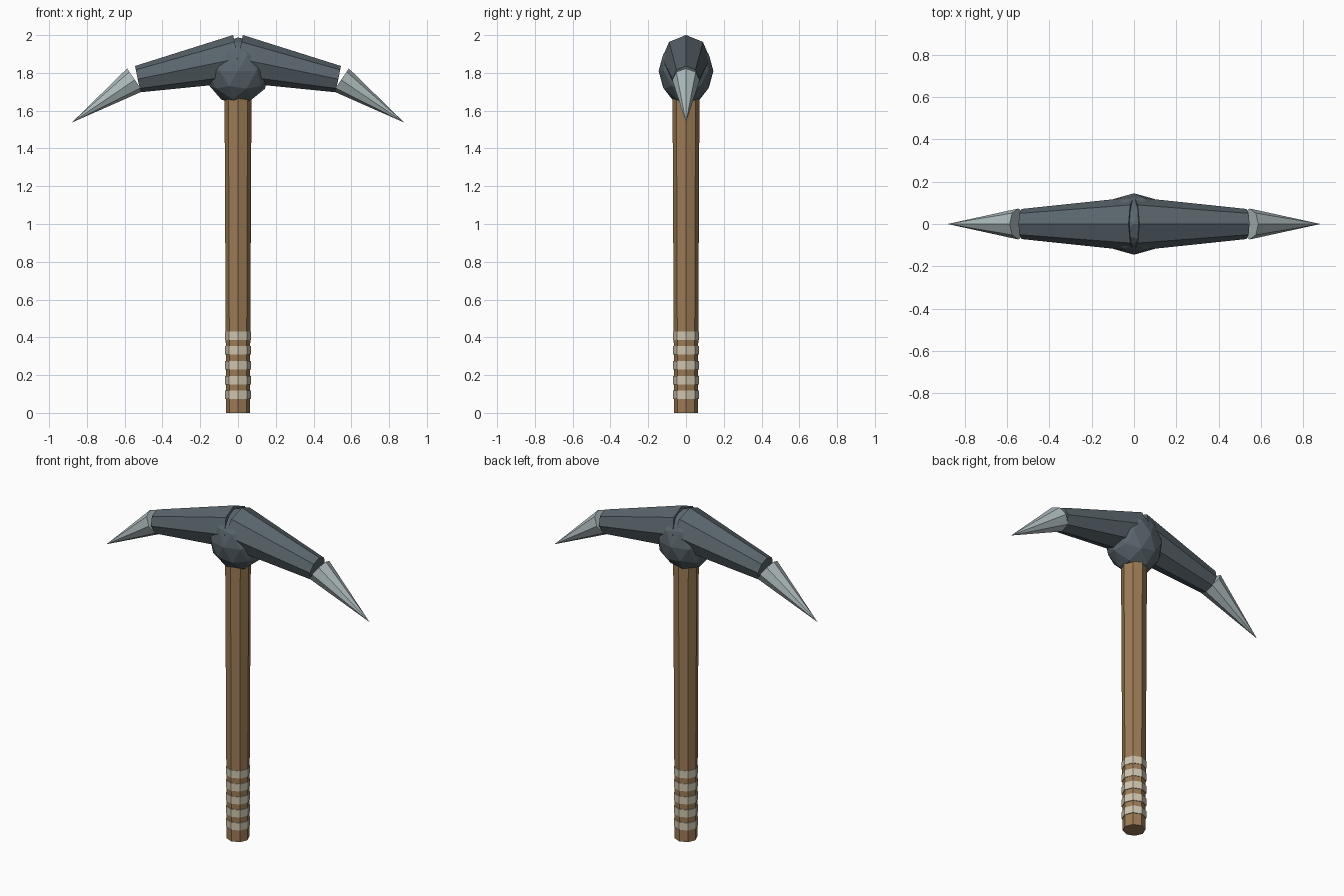
import bpy
from mathutils import Vector

if "Cube" in bpy.data.objects:
    bpy.data.objects.remove(bpy.data.objects["Cube"])


def material(name, rgb):
    m = bpy.data.materials.new(name)
    m.diffuse_color = (*rgb, 1)
    m.use_nodes = True
    m.node_tree.nodes["Principled BSDF"].inputs["Base Color"].default_value = m.diffuse_color
    return m


WOOD = material("wood", (0.33, 0.20, 0.09))
WRAP = material("wrap", (0.62, 0.56, 0.42))
IRON = material("dark_iron", (0.10, 0.13, 0.15))
STEEL = material("steel", (0.42, 0.50, 0.51))


def taper(name, start, end, r1, r2, mat):
    """Flat-faced eight-sided prism or cone between two points."""
    a, b = Vector(start), Vector(end)
    bpy.ops.mesh.primitive_cone_add(vertices=8, radius1=r1, radius2=r2,
                                    depth=(b - a).length, location=(a + b) / 2)
    ob = bpy.context.object
    ob.rotation_mode = 'QUATERNION'
    d = (b - a).normalized()
    ob.rotation_quaternion = Vector((0, 0, 1)).rotation_difference(d)
    ob.name = name
    ob.data.materials.append(mat)
    return ob


# Handle, slightly wider at the top
taper("handle", (0, 0, 0), (0, 0, 1.80), 0.063, 0.072, WOOD)

# Grip wrapping bands
for i in range(5):
    z = 0.095 + i * 0.0785
    taper(f"grip_band_{i + 1}", (0, 0, z - 0.0225), (0, 0, z + 0.0225),
          0.068, 0.068, WRAP)

# Faceted hub where the handle meets the head
bpy.ops.mesh.primitive_ico_sphere_add(subdivisions=2, radius=1, location=(0, 0, 1.81))
hub = bpy.context.object
hub.name = "hub"
hub.scale = (0.168, 0.145, 0.178)
hub.data.materials.append(IRON)

# Head arms and pointed tips on both sides
for side, s in (("left", -1), ("right", 1)):
    taper(f"head_arm_{side}", (0, 0, 1.876), (s * 0.531, 0, 1.767), 0.127, 0.071, IRON)
    taper(f"tip_{side}", (s * 0.546, 0, 1.763), (s * 0.88, 0, 1.537), 0.073, 0, STEEL)
